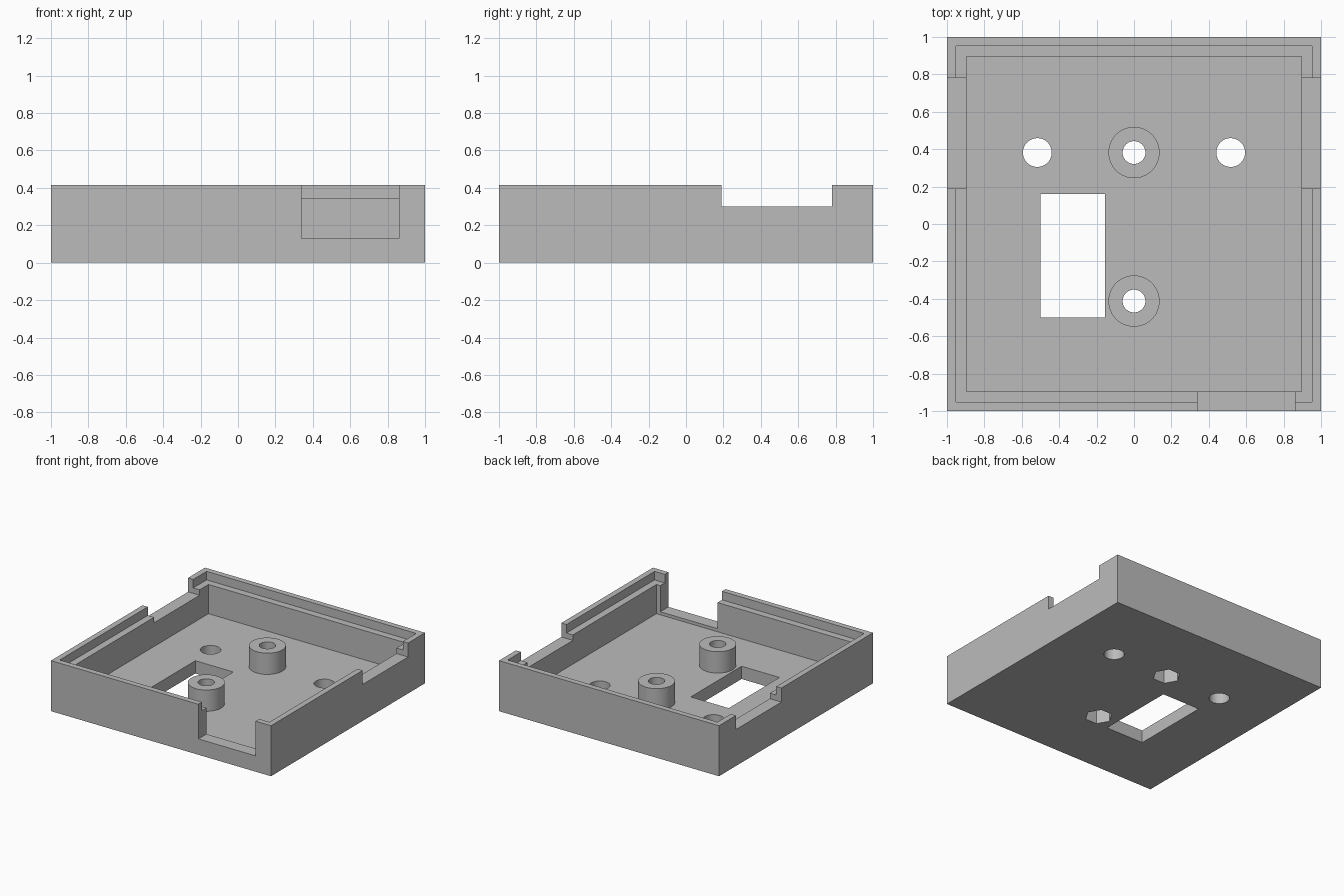
import bpy
from math import radians

cube = bpy.data.objects.get("Cube")
if cube:
    bpy.data.objects.remove(cube, do_unlink=True)

HEIGHT, FLOOR, LEDGE = 0.415, 0.105, 0.345
INNER, LIP, OVER = 0.895, 0.953, 0.6      # cavity half-width, lip half-width, cutter top

grey = bpy.data.materials.new("plain grey")
grey.use_nodes = True
grey.diffuse_color = (0.5, 0.5, 0.5, 1)
grey.node_tree.nodes["Principled BSDF"].inputs["Base Color"].default_value = (0.5, 0.5, 0.5, 1)


def box(name, x0, x1, y0, y1, z0, z1):
    bpy.ops.mesh.primitive_cube_add(size=1, location=((x0 + x1) / 2, (y0 + y1) / 2, (z0 + z1) / 2))
    ob = bpy.context.object
    ob.name = name
    ob.scale = (x1 - x0, y1 - y0, z1 - z0)
    bpy.ops.object.transform_apply(location=True, rotation=True, scale=True)
    return ob


def prism(name, x, y, radius, z0, z1, sides=48, turn=0):
    bpy.ops.mesh.primitive_cylinder_add(vertices=sides, radius=radius, depth=z1 - z0,
                                        location=(x, y, (z0 + z1) / 2), rotation=(0, 0, radians(turn)))
    ob = bpy.context.object
    ob.name = name
    bpy.ops.object.transform_apply(location=True, rotation=True, scale=True)
    return ob


def combine(target, tool, operation="DIFFERENCE"):
    mod = target.modifiers.new(tool.name, "BOOLEAN")
    mod.operation, mod.solver, mod.object = operation, "EXACT", tool
    bpy.context.view_layer.objects.active = target
    bpy.ops.object.modifier_apply(modifier=mod.name)
    bpy.data.objects.remove(tool, do_unlink=True)


# Open tray with a stepped rim
tray = box("enclosure_tray", -1, 1, -1, 1, 0, HEIGHT)
combine(tray, box("cavity", -INNER, INNER, -INNER, INNER, FLOOR, OVER))
combine(tray, box("rim_step", -LIP, LIP, -LIP, LIP, LEDGE, OVER))

# Notches in both side walls and the front wall
for x0, x1 in ((-1.1, -INNER + 0.03), (INNER - 0.03, 1.1)):
    combine(tray, box("side_notch", x0, x1, 0.19, 0.78, 0.3, OVER))
combine(tray, box("front_notch", 0.34, 0.86, -1.1, -INNER + 0.03, 0.13, OVER))

# Floor window and two plain holes
combine(tray, box("window", -0.5, -0.155, -0.5, 0.16, -0.1, 0.2))
for x in (-0.517, 0.517):
    combine(tray, prism("floor_hole", x, 0.382, 0.077, -0.1, 0.2))

# Screw posts, bored through, with hexagonal nut pockets underneath
for y in (0.382, -0.412):
    combine(tray, prism("post", 0, y, 0.137, FLOOR - 0.04, 0.28), "UNION")
    combine(tray, prism("bore", 0, y, 0.061, -0.1, OVER))
    combine(tray, prism("nut_pocket", 0, y, 0.105, -0.1, 0.17, sides=6, turn=30))

tray.data.materials.clear()
tray.data.materials.append(grey)
for face in tray.data.polygons:
    face.material_index = 0
bpy.ops.object.select_all(action="DESELECT")
tray.select_set(True)
bpy.context.view_layer.objects.active = tray
bpy.ops.object.shade_smooth_by_angle(angle=radians(30))
